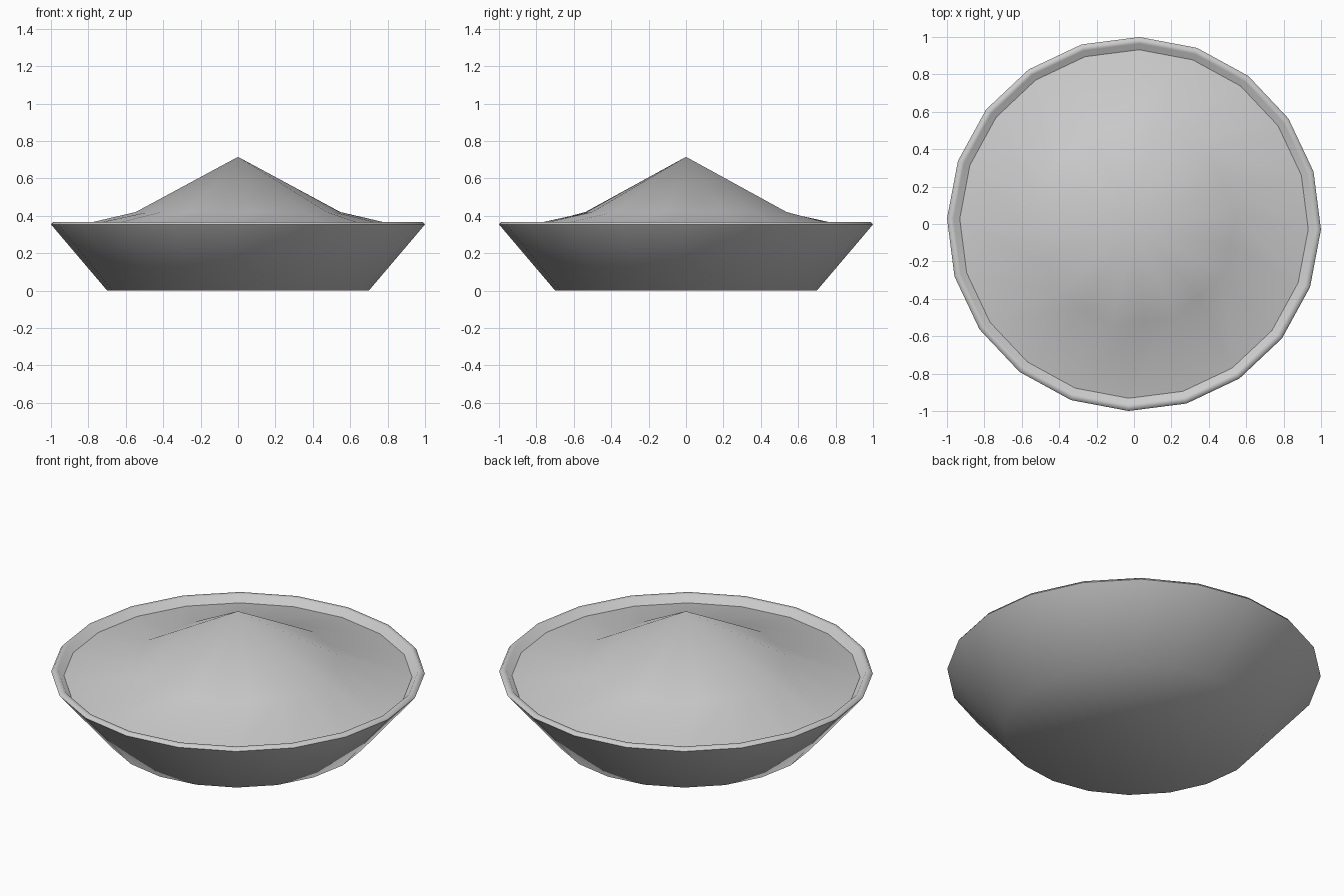
import bpy
import bmesh
import math

cube = bpy.data.objects.get("Cube")
if cube:
    bpy.data.objects.remove(cube, do_unlink=True)

SIDES = 20
STEP = 2 * math.pi / SIDES


def make_material(name, value):
    mat = bpy.data.materials.new(name)
    mat.use_nodes = True
    colour = (value, value, value, 1)
    mat.diffuse_color = colour
    mat.node_tree.nodes["Principled BSDF"].inputs["Base Color"].default_value = colour
    return mat


def ring(bm, radius, z, turn, inner=None):
    """Ring of vertices; inner replaces the radius of every second one."""
    verts = []
    for i in range(SIDES):
        r = inner if inner and i % 2 else radius
        a = math.radians(turn) + i * STEP
        verts.append(bm.verts.new((r * math.cos(a), r * math.sin(a), z)))
    return verts


def bridge(bm, a, b):
    for i in range(SIDES):
        j = (i + 1) % SIDES
        bm.faces.new((a[i], a[j], b[j], b[i]))


def finish(bm, name, mat, angle):
    bmesh.ops.recalc_face_normals(bm, faces=bm.faces)
    mesh = bpy.data.meshes.new(name)
    bm.to_mesh(mesh)
    bm.free()
    mesh.materials.append(mat)
    obj = bpy.data.objects.new(name, mesh)
    bpy.context.collection.objects.link(obj)
    bpy.ops.object.select_all(action="DESELECT")
    obj.select_set(True)
    bpy.context.view_layer.objects.active = obj
    bpy.ops.object.shade_smooth_by_angle(angle=math.radians(angle))
    return obj


grey = make_material("plain grey", 0.6)

# Flared dish with a flat base and a thin rounded rim
bm = bmesh.new()
profile = [(0.70, 0), (1.0, 0.353), (0.988, 0.368), (0.965, 0.366), (0.68, 0.03)]
rings = [ring(bm, r, z, -1.7) for r, z in profile]
for a, b in zip(rings, rings[1:]):
    bridge(bm, a, b)
bm.faces.new(rings[0])
bm.faces.new(rings[-1])
finish(bm, "dish", grey, 60)

# Heaped filling: ten-sided peak spreading to a gentle skirt inside the rim
bm = bmesh.new()
edge = ring(bm, 0.932, 0.33, -1.7)
shoulder = ring(bm, 0.55, 0.42, 6, inner=0.55 * math.cos(STEP))
bridge(bm, edge, shoulder)
peak = bm.verts.new((0, 0, 0.715))
for i in range(SIDES):
    bm.faces.new((shoulder[i], shoulder[(i + 1) % SIDES], peak))
filling = finish(bm, "filling", grey, 80)
# An open sheet: keep its faces turned upward
if filling.data.polygons[0].normal.z < 0:
    filling.data.flip_normals()
